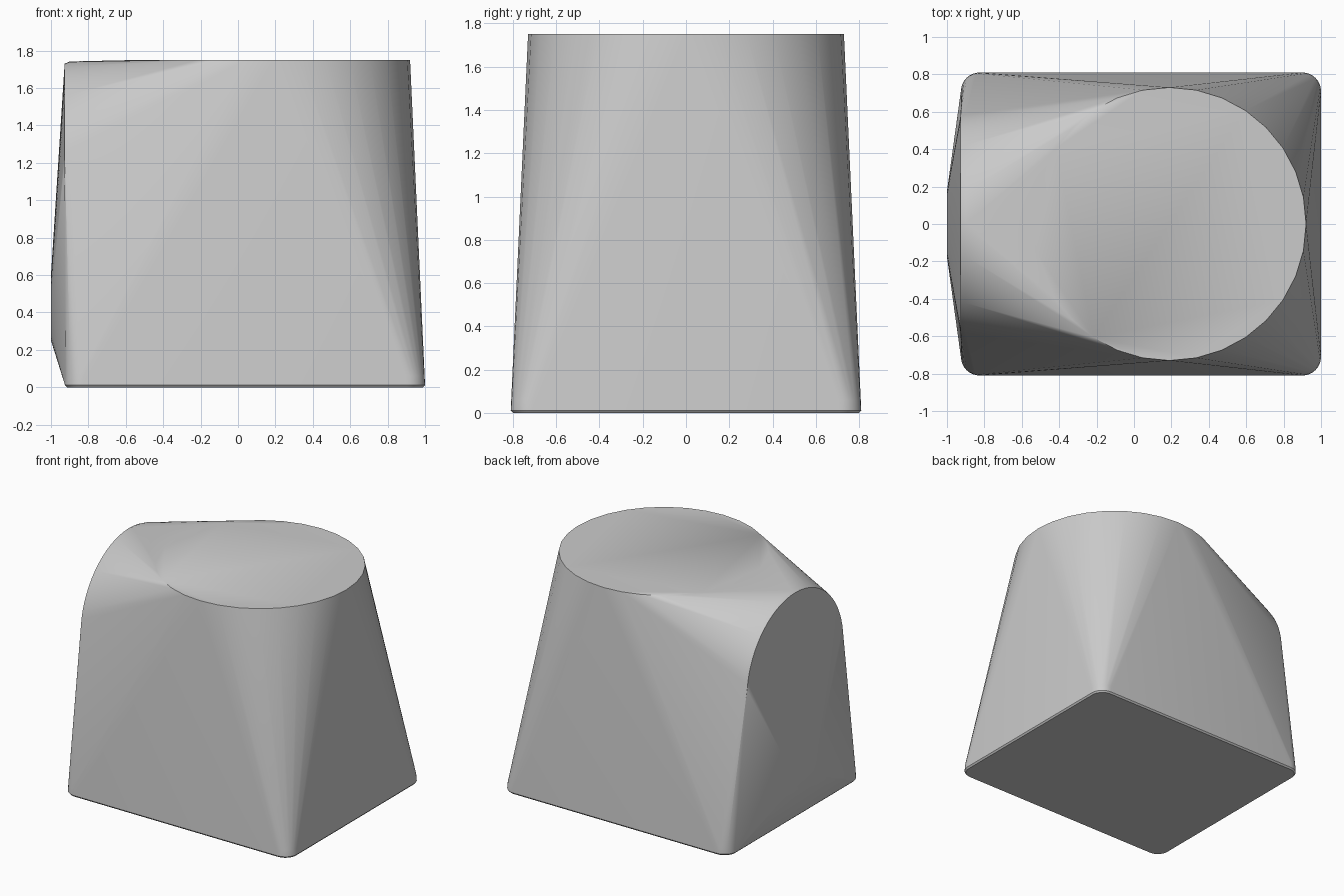
import bpy, bmesh, math
from mathutils import Vector

cube = bpy.data.objects.get("Cube")
if cube:
    bpy.data.objects.remove(cube, do_unlink=True)


def ring(centre, radius, axis, count=32, start=0.0, sweep=math.tau):
    """Points of a circle or arc, lying flat (z) or facing sideways (x)."""
    steps = count if sweep >= math.tau else count + 1
    points = []
    for i in range(steps):
        a = start + sweep * i / count
        u, v = radius * math.cos(a), radius * math.sin(a)
        points.append(Vector(centre) + (Vector((u, v, 0)) if axis == "z" else Vector((0, u, v))))
    return points


def rounded_rectangle(x0, x1, half_y, corner, z):
    points = []
    for i, (x, y) in enumerate([(x1 - corner, half_y - corner), (x0 + corner, half_y - corner),
                                (x0 + corner, corner - half_y), (x1 - corner, corner - half_y)]):
        points += ring((x, y, z), corner, "z", 8, i * math.pi / 2, math.pi / 2)
    return points


def arch(x, radius):
    return ring((x, 0, 1.145), radius, "x", 32, 0, math.pi)


# Sections of the body: chamfered base, round top, arched end, round boss on that end
sections = (
    rounded_rectangle(-0.915, 0.99, 0.80, 0.09, 0)
    + rounded_rectangle(-0.925, 1.0, 0.81, 0.10, 0.012)
    + rounded_rectangle(-0.925, 0.997, 0.807, 0.10, 0.06)
    + ring((0.19, 0, 1.75), 0.73, "z")
    + arch(-0.927, 0.585)
    + arch(-0.90, 0.597)
    + ring((-1.0, 0, 0.425), 0.175, "x", 24)
)

# Stretch one skin over all the sections
bm = bmesh.new()
for p in sections:
    bm.verts.new(p)
hull = bmesh.ops.convex_hull(bm, input=bm.verts[:])
inner = {g for g in hull["geom_interior"] + hull["geom_unused"] if isinstance(g, bmesh.types.BMVert)}
bmesh.ops.delete(bm, geom=list(inner), context="VERTS")
bmesh.ops.dissolve_limit(bm, angle_limit=math.radians(0.1), verts=bm.verts[:], edges=bm.edges[:])
bmesh.ops.recalc_face_normals(bm, faces=bm.faces[:])
mesh = bpy.data.meshes.new("body")
bm.to_mesh(mesh)
bm.free()
body = bpy.data.objects.new("body", mesh)
bpy.context.collection.objects.link(body)

# Plain grey
grey = bpy.data.materials.new("light grey")
grey.use_nodes = True
colour = (0.6, 0.6, 0.6, 1)
grey.diffuse_color = colour
grey.node_tree.nodes["Principled BSDF"].inputs["Base Color"].default_value = colour
mesh.materials.append(grey)

# Smooth sides, crisp rims
bpy.ops.object.select_all(action="DESELECT")
body.select_set(True)
bpy.context.view_layer.objects.active = body
bpy.ops.object.shade_smooth_by_angle(angle=math.radians(30))
